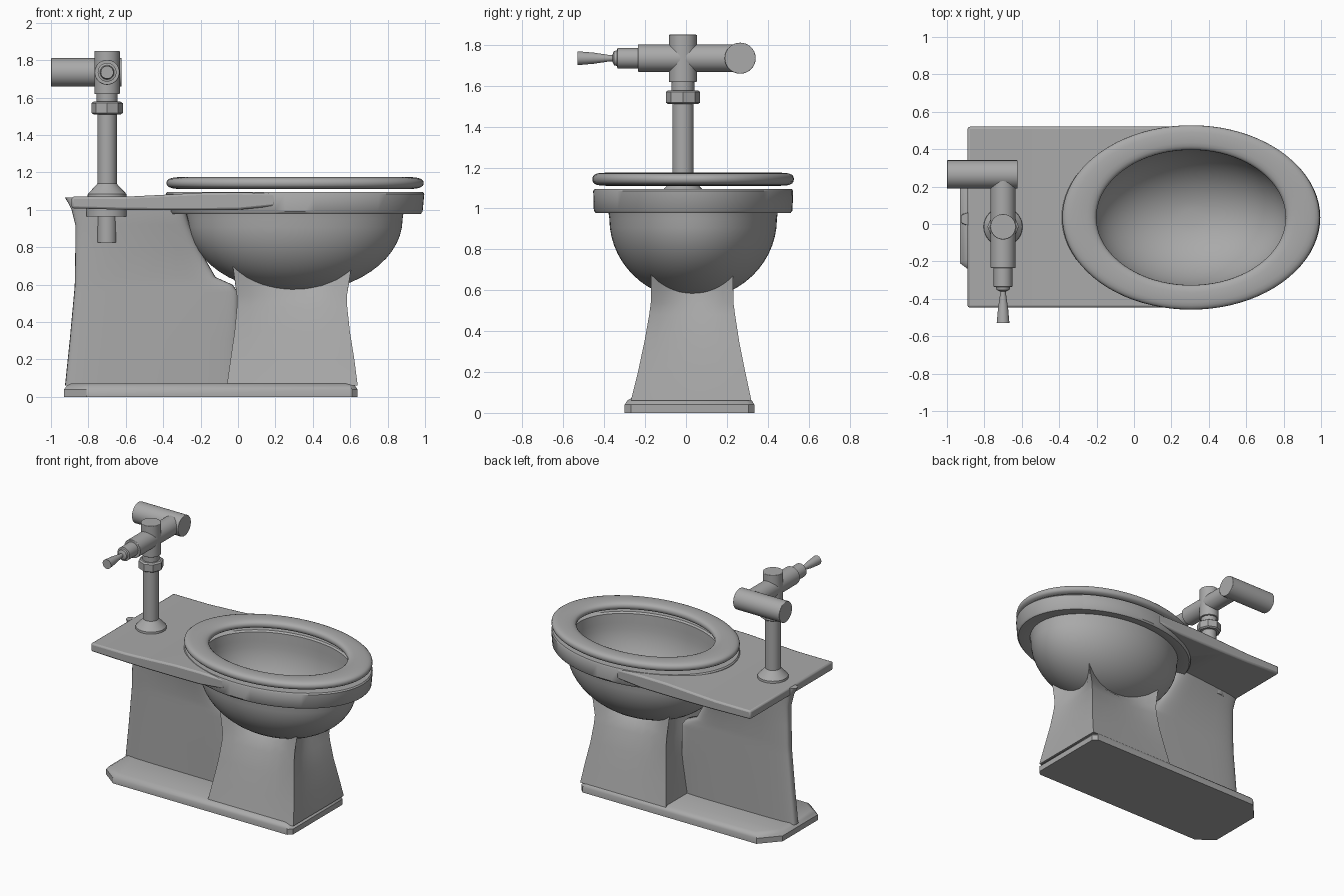
import bpy, bmesh, math
from math import sin, cos, pi, sqrt

if "Cube" in bpy.data.objects:
    bpy.data.objects.remove(bpy.data.objects["Cube"])

grey = bpy.data.materials.new("plain grey")
grey.diffuse_color = (0.40, 0.40, 0.40, 1)
grey.use_nodes = True
grey.node_tree.nodes["Principled BSDF"].inputs["Base Color"].default_value = grey.diffuse_color
CX, CY = 0.305, 0.035          # centre of bowl and seat
PX, PY = -0.70, -0.015         # centre of flush pipe


def finish(name, bm, angle=35, bevel=0):
    bmesh.ops.remove_doubles(bm, verts=bm.verts, dist=1e-5)
    bmesh.ops.recalc_face_normals(bm, faces=bm.faces)
    me = bpy.data.meshes.new(name)
    bm.to_mesh(me)
    bm.free()
    ob = bpy.data.objects.new(name, me)
    bpy.context.collection.objects.link(ob)
    me.materials.append(grey)
    bpy.ops.object.select_all(action='DESELECT')
    ob.select_set(True)
    bpy.context.view_layer.objects.active = ob
    bpy.ops.object.shade_smooth_by_angle(angle=math.radians(angle))
    if bevel:
        m = ob.modifiers.new("bevel", 'BEVEL')
        m.width, m.segments, m.limit_method = bevel, 3, 'ANGLE'
    return ob


def loft(name, rings, cap0=True, cap1=True, loop=False, **kw):
    """Skin a list of equal-length point rings."""
    bm = bmesh.new()
    vs = [[bm.verts.new(p) for p in r] for r in rings]
    n = len(rings[0])
    pairs = list(zip(vs, vs[1:])) + ([(vs[-1], vs[0])] if loop else [])
    for a, b in pairs:
        for i in range(n):
            bm.faces.new((a[i], a[(i + 1) % n], b[(i + 1) % n], b[i]))
    if cap0 and not loop:
        bm.faces.new(vs[0])
    if cap1 and not loop:
        bm.faces.new(vs[-1])
    return finish(name, bm, **kw)


def ellipse(rx, ry, z, n=80):
    return [(CX + rx * cos(2 * pi * i / n), CY + ry * sin(2 * pi * i / n), z) for i in range(n)]


def turned(name, axis, centre, profile, n=32, **kw):
    """Solid of revolution; profile is (position along axis, radius)."""
    rings = []
    for t, r in profile:
        ring = []
        for i in range(n):
            u, v = r * cos(2 * pi * i / n), r * sin(2 * pi * i / n)
            a, b = centre
            ring.append({'x': (t, a + u, b + v), 'y': (a + u, t, b + v), 'z': (a + u, b + v, t)}[axis])
        rings.append(ring)
    return loft(name, rings, **kw)


def lerp_rows(rows, z):
    for a, b in zip(rows, rows[1:]):
        if z <= b[0]:
            f = (z - a[0]) / (b[0] - a[0])
            return [p + (q - p) * f for p, q in zip(a, b)]
    return rows[-1]


def spow(v, e):
    return math.copysign(abs(v) ** e, v)


# seat ring
ring = []
for k in range(20):
    a = 2 * pi * k / 20
    o, h = spow(cos(a), 0.75), spow(sin(a), 0.75)
    ring.append(ellipse(0.597 + 0.091 * o, 0.427 + 0.066 * o, 1.143 + 0.032 * h))
loft("seat", ring, loop=True, angle=60)

# bowl with rim and hollow inside
rows = []
for k in range(1, 15):
    a = pi / 2 * k / 14
    rows.append((0.575 * sin(a), 0.41 * sin(a), 0.95 - 0.395 * cos(a)))
rows += [(0.58, 0.415, 0.985), (0.63, 0.45, 0.978), (0.672, 0.477, 0.978), (0.682, 0.486, 0.99),
         (0.691, 0.489, 1.085), (0.684, 0.483, 1.095), (0.55, 0.39, 1.095), (0.535, 0.378, 1.085)]
for k in range(14, 0, -1):
    a = pi / 2 * k / 14
    rows.append((0.53 * sin(a), 0.375 * sin(a), 1.02 - 0.42 * cos(a)))
loft("bowl", [ellipse(*r) for r in rows])

# rear deck, cut to follow the bowl opening
deck = []
for x, z0, z1 in [(-0.89, 1.008, 1.07), (-0.6, 1.0, 1.07), (-0.4, 0.998, 1.08),
                  (-0.2, 0.998, 1.091), (0.0, 1.0, 1.093), (0.2, 1.02, 1.088)]:
    deck.append([(x, -0.447, z0), (x, 0.52, z0), (x, 0.52, z1), (x, -0.447, z1)])
deck_ob = loft("deck", deck, angle=30)
cutter = loft("bowl_cutter", [ellipse(0.6, 0.44, 0.8), ellipse(0.6, 0.44, 1.3)])
cutter.hide_render = True
cutter.hide_set(True)
m = deck_ob.modifiers.new("opening", 'BOOLEAN')
m.operation, m.object, m.solver = 'DIFFERENCE', cutter, 'EXACT'
b = deck_ob.modifiers.new("bevel", 'BEVEL')
b.width, b.segments, b.limit_method = 0.012, 2, 'ANGLE'

# front pedestal: concave square column whose top follows the bowl
PED = [(0.06, -0.06, 0.64, -0.27, 0.32, 0.0), (0.2, -0.04, 0.622, -0.235, 0.29, 0.004),
       (0.35, -0.018, 0.598, -0.203, 0.26, 0.01), (0.48, -0.006, 0.584, -0.18, 0.24, 0.03),
       (0.54, -0.006, 0.582, -0.172, 0.232, 0.05), (0.6, -0.028, 0.605, -0.172, 0.23, 0.085)]
ped = []
for j, (z, x0, x1, y0, y1, inset) in enumerate(PED):
    r = []
    for side in range(4):
        for k in range(8):
            t = -1 + k / 4
            d = 1 - t * t
            u, v = [(t, -1), (1, t), (-t, 1), (-1, -t)][side]
            x = (x0 + x1) / 2 + u * (x1 - x0) / 2
            y = (y0 + y1) / 2 + v * (y1 - y0) / 2
            if side % 2:
                x -= u * inset * d
            else:
                y -= v * inset * d
            zz = z
            if j == len(PED) - 1:
                s = ((x - CX) / 0.575) ** 2 + ((y - CY) / 0.41) ** 2
                zz = 0.957 - 0.395 * sqrt(max(0, 1 - s))
            r.append((x, y, zz))
    ped.append(r)
loft("front_pedestal", ped, cap1=False, angle=45)

# thin rear trapway wall, wider towards the bowl
WALL = [(0.06, -0.925, 0.0, 0.045, 0.05), (0.3, -0.9, 0.0, 0.045, 0.055), (0.56, -0.876, 0.0, 0.045, 0.06),
        (0.6, -0.873, -0.03, 0.045, 0.06), (0.64, -0.872, -0.12, 0.045, 0.06), (0.78, -0.87, -0.2, 0.045, 0.08),
        (0.92, -0.87, -0.258, 0.045, 0.11), (1.0, -0.89, -0.28, 0.045, 0.125), (1.04, -0.91, -0.29, 0.042, 0.125),
        (1.066, -0.926, -0.29, 0.036, 0.12)]
wall = []
for z, x0, x1, hr, hf in WALL:
    r = []
    for i in range(40):
        a = 2 * pi * i / 40
        u = spow(cos(a), 0.45)
        h = hr + (hf - hr) * (u + 1) / 2
        r.append(((x0 + x1) / 2 + u * (x1 - x0) / 2, 0.027 + h * spow(sin(a), 0.45), z))
    wall.append(r)
loft("rear_wall", wall, angle=50)

# floor base with cut rear corners
def base_ring(z, d):
    pts = [(-0.93, -0.21), (-0.81, -0.30), (0.61, -0.30), (0.64, -0.27),
           (0.64, 0.305), (0.61, 0.335), (-0.81, 0.335), (-0.93, 0.20)]
    return [(x * (1 - d) - 0.145 * d, y * (1 - 2 * d) + 0.04 * d, z) for x, y in pts]
loft("floor_base", [base_ring(0, 0.0), base_ring(0.04, 0.0), base_ring(0.06, 0.02), base_ring(0.072, 0.05)])

# flush pipe, collar, nut and fittings below the deck
turned("flush_pipe", 'z', (PX, PY), [(0.825, 0.052), (1.62, 0.052)])
turned("deck_washer", 'z', (PX, PY), [(0.965, 0.112), (1.03, 0.112)])
turned("pipe_collar", 'z', (PX, PY), [(1.06, 0.105), (1.085, 0.103), (1.13, 0.06), (1.143, 0.05)])
turned("pipe_nut", 'z', (PX, PY), [(1.51, 0.072), (1.518, 0.084), (1.57, 0.084), (1.578, 0.072)], n=8, angle=25)
turned("nut_neck", 'z', (PX, PY), [(1.57, 0.056), (1.62, 0.056)])

# valve: upright body, cross body, handle and supply pipe
VZ = 1.735
turned("valve_upright", 'z', (PX, PY), [(1.618, 0.068), (1.85, 0.068)], bevel=0.004)
turned("valve_cross_body", 'y', (PX, VZ), [(-0.235, 0.067), (0.27, 0.067)], bevel=0.004)
turned("handle_socket", 'y', (PX, VZ), [(-0.36, 0.018), (-0.352, 0.035), (-0.338, 0.038), (-0.335, 0.05), (-0.22, 0.05)])
turned("handle_lever", 'y', (PX, VZ), [(-0.53, 0.034), (-0.45, 0.027), (-0.37, 0.015), (-0.345, 0.015)])
turned("supply_pipe", 'x', (0.265, VZ), [(-1.0, 0.076), (-0.622, 0.076)], bevel=0.004)
